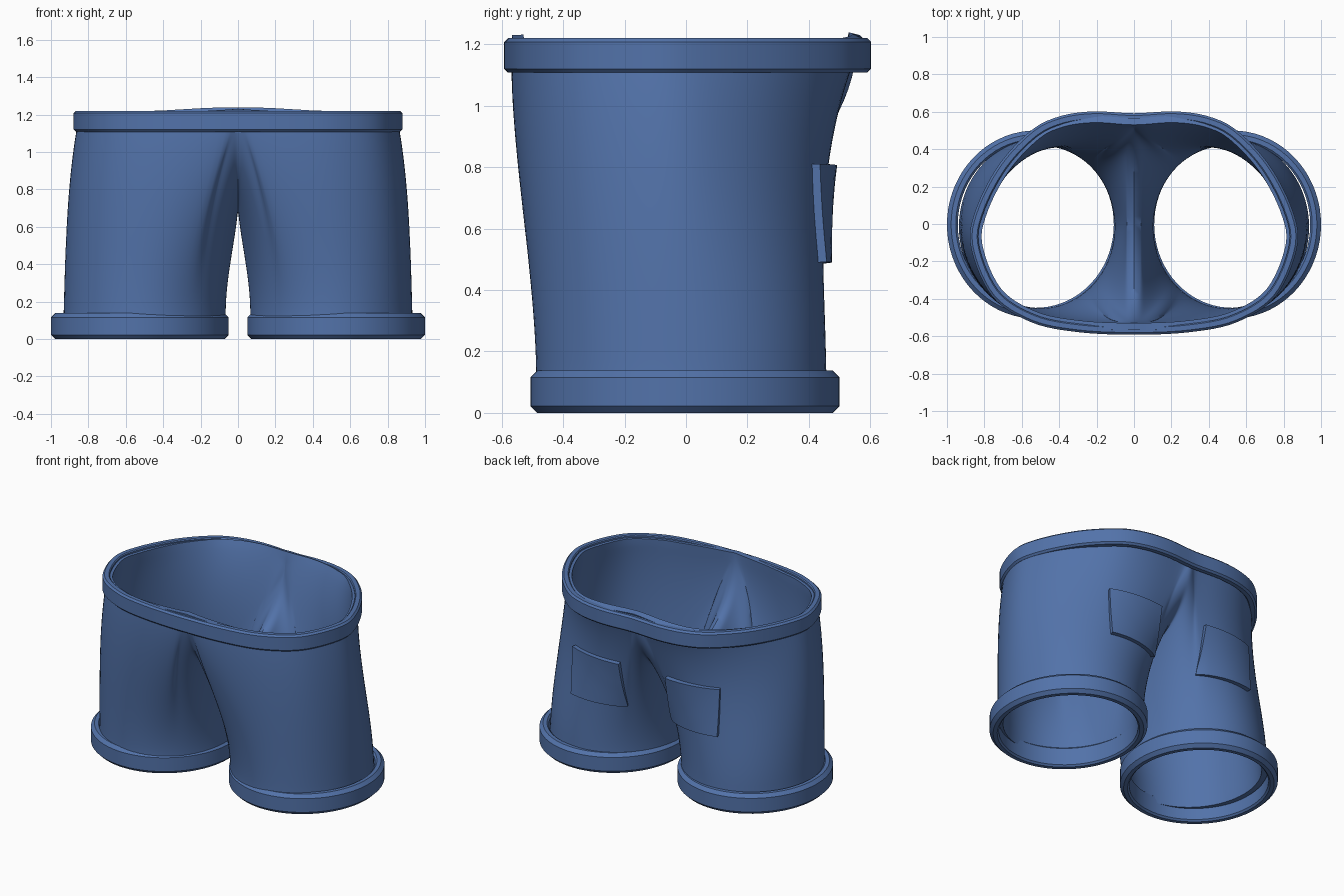
import bpy, bmesh
from math import sin, cos, pi, radians
from mathutils import Vector
from mathutils.bvhtree import BVHTree

cube = bpy.data.objects.get("Cube")
if cube:
    bpy.data.objects.remove(cube, do_unlink=True)

denim = bpy.data.materials.new("denim_blue")
denim.use_nodes = True
COLOUR = (0.085, 0.17, 0.40, 1)
denim.diffuse_color = COLOUR
denim.node_tree.nodes["Principled BSDF"].inputs["Base Color"].default_value = COLOUR


def finish(name, bm, thickness=0, offset=-1):
    """Turn a bmesh into a shaded object, optionally with wall thickness."""
    mesh = bpy.data.meshes.new(name)
    bm.to_mesh(mesh)
    bm.free()
    mesh.materials.append(denim)
    ob = bpy.data.objects.new(name, mesh)
    bpy.context.collection.objects.link(ob)
    bpy.ops.object.select_all(action='DESELECT')
    ob.select_set(True)
    bpy.context.view_layer.objects.active = ob
    if thickness:
        mod = ob.modifiers.new("wall", 'SOLIDIFY')
        mod.thickness = thickness
        mod.offset = offset
        bpy.ops.object.modifier_apply(modifier=mod.name)
    bpy.ops.object.shade_smooth_by_angle(angle=radians(40))
    return ob


def spline(points, count):
    """Smooth curve through points, resampled evenly by length."""
    p = [Vector(q) for q in points]
    # mirrored end points keep the curve level at the centre line
    p = [Vector((-p[1].x, p[1].y))] + p + [Vector((-p[-2].x, p[-2].y))]
    dense = []
    for a, b, c, d in zip(p, p[1:], p[2:], p[3:]):
        for k in range(20):
            t = k / 20
            dense.append(0.5 * (2 * b + (c - a) * t + (2 * a - 5 * b + 4 * c - d) * t * t
                                + (3 * b - a - 3 * c + d) * t ** 3))
    dense.append(p[-2])
    length = [0]
    for a, b in zip(dense, dense[1:]):
        length.append(length[-1] + (b - a).length)
    out, k = [], 0
    for i in range(count + 1):
        want = length[-1] * i / count
        while k < len(dense) - 2 and length[k + 1] < want:
            k += 1
        out.append(dense[k].lerp(dense[k + 1], (want - length[k]) / (length[k + 1] - length[k])))
    return out


def inset(path, distance):
    """Move a closed counter-clockwise path inwards."""
    n = len(path)
    result = []
    for i, p in enumerate(path):
        d = (path[(i + 1) % n] - path[i - 1]).normalized()
        result.append(p + Vector((-d.y, d.x)) * distance)
    return result


def trim(name, path, low, high, wall, bevel):
    """Bevelled rectangular band swept round a closed path."""
    profile = [(bevel, low), (0, low + bevel), (0, high - bevel), (bevel, high),
               (wall - bevel / 2, high), (wall, high - bevel / 2),
               (wall, low + bevel / 2), (wall - bevel / 2, low)]
    bm = bmesh.new()
    loops = [[bm.verts.new((p.x, p.y, z)) for p in inset(path, d)] for d, z in profile]
    n = len(path)
    for k, loop in enumerate(loops):
        above = loops[(k + 1) % len(loops)]
        for i in range(n):
            j = (i + 1) % n
            bm.faces.new((loop[i], loop[j], above[j], above[i]))
    return finish(name, bm)


# Waist outline, front centre round the left side to back centre
OUTER, INNER, ROWS = 56, 40, 40
half = spline([(0, -.592), (.3, -.578), (.55, -.525), (.76, -.385), (.873, -.12),
               (.845, .08), (.72, .32), (.55, .5), (.4, .575), (.22, .602), (0, .592)], OUTER)
waist = half + [Vector((-p.x, p.y)) for p in reversed(half[1:-1])]
body_waist = inset(waist, 0.025)[:OUTER + 1]
body_waist[0].x = body_waist[-1].x = 0

# Body: two mirrored leg tubes that share a U-shaped seam
TOP, HEM, SADDLE = 1.205, 0.09, 0.52
CORNER = radians(128)
front_y, back_y = body_waist[0].y, body_waist[-1].y


def column(i):
    """Start point, hem point and end tangents of one column of the leg."""
    if i <= OUTER:
        theta = -CORNER + 2 * CORNER * i / OUTER
        p = body_waist[i]
        rise = 0.025 * max(0, 1 - abs(p.x) / 0.42)
        start = Vector((p.x, p.y, TOP + rise))
        lean = 0.1 if theta < 0 else -0.5
        pull = Vector((.22 * abs(cos(theta)), lean * sin(abs(theta)) * (-1 if theta < 0 else 1), -1.1))
    else:
        f = (i - OUTER) / INNER
        theta = CORNER + (2 * pi - 2 * CORNER) * f
        a = pi * f
        start = Vector((0, (back_y + front_y) / 2 + (back_y - front_y) / 2 * cos(a),
                        TOP + 0.025 * abs(cos(a)) - SADDLE * sin(a)))
        pull = Vector((.35 * abs(cos(a)) + .02, -.3 * max(0, cos(a)), -.55))
    hem = Vector((.5 + .436 * cos(theta), -.015 + .475 * sin(theta), HEM))
    return start, hem, pull, Vector((.03 * cos(theta), 0, -(start.z - HEM)))


def hermite(p0, p1, m0, m1, t):
    return (p0 * (2 * t ** 3 - 3 * t * t + 1) + m0 * (t ** 3 - 2 * t * t + t)
            + p1 * (3 * t * t - 2 * t ** 3) + m1 * (t ** 3 - t * t))


bm = bmesh.new()
for side in (1, -1):
    grid = []
    for i in range(OUTER + INNER):
        data = column(i)
        points = [hermite(*data, r / ROWS) for r in range(ROWS + 1)]
        grid.append([bm.verts.new((p.x * side, p.y, p.z)) for p in points])
    for i, col in enumerate(grid):
        nxt = grid[(i + 1) % len(grid)]
        for r in range(ROWS):
            quad = (col[r], col[r + 1], nxt[r + 1], nxt[r])
            bm.faces.new(quad if side > 0 else quad[::-1])
bmesh.ops.remove_doubles(bm, verts=bm.verts, dist=0.0005)
inside = [v for v in bm.verts if not v.is_boundary]
for _ in range(8):
    bmesh.ops.smooth_vert(bm, verts=inside, factor=0.5,
                          use_axis_x=True, use_axis_y=True, use_axis_z=True)
surface = BVHTree.FromBMesh(bm)
finish("shorts_body", bm, 0.038)

# Waistband and leg cuffs
trim("waistband", waist, 1.108, 1.22, 0.045, 0.012)
for side, label in ((1, "left"), (-1, "right")):
    circle = [2 * pi * k / 72 for k in range(72)]
    cuff = [Vector((.525 * side + .475 * cos(a), -.003 + .503 * sin(a))) for a in circle]
    trim(label + "_cuff", cuff, 0, 0.138, 0.058, 0.022)

    # Back pocket laid over the curved seat
    bm = bmesh.new()
    steps = 12
    rows = []
    for r in range(steps + 1):
        z = .49 + .32 * r / steps
        row = []
        for c in range(steps + 1):
            x = (.18 + .37 * c / steps) * side
            hit = surface.ray_cast(Vector((x, 2, z)), Vector((0, -1, 0)))[0]
            row.append(bm.verts.new(hit or (x, .42, z)))
        rows.append(row)
    for a, b in zip(rows, rows[1:]):
        for c in range(steps):
            quad = (a[c], b[c], b[c + 1], a[c + 1])
            bm.faces.new(quad if side > 0 else quad[::-1])
    finish(label + "_back_pocket", bm, 0.028, 1)
